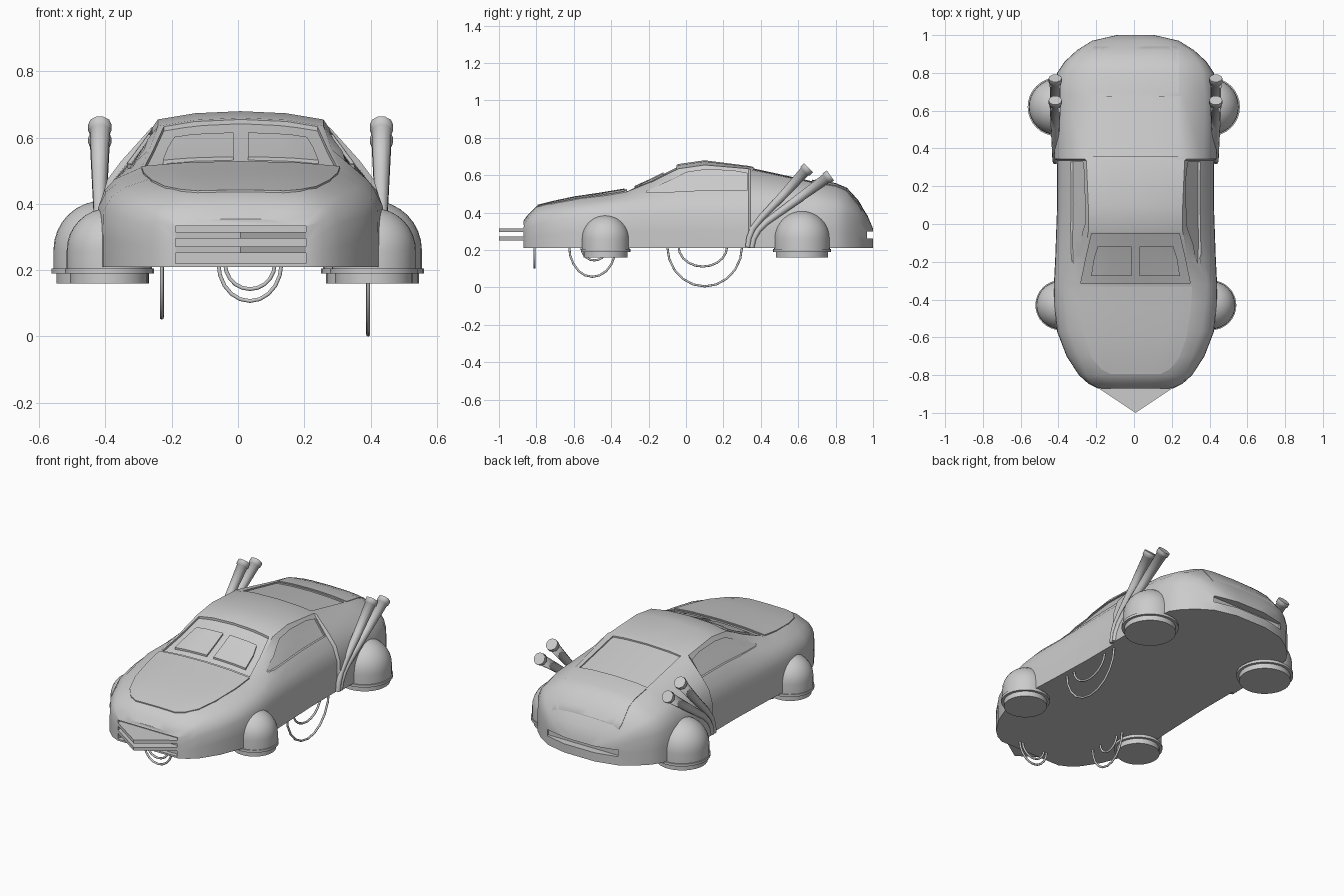
import bpy, bmesh, math
from mathutils import Vector
from mathutils.bvhtree import BVHTree

if "Cube" in bpy.data.objects:
    bpy.data.objects.remove(bpy.data.objects["Cube"])

CX = 0.008  # body centre line


def add(name, verts, faces, x=0.0, angle=32):
    me = bpy.data.meshes.new(name)
    me.from_pydata(verts, [], faces)
    bm = bmesh.new()
    bm.from_mesh(me)
    bmesh.ops.remove_doubles(bm, verts=bm.verts, dist=1e-5)
    bmesh.ops.recalc_face_normals(bm, faces=bm.faces)
    for f in bm.faces:
        f.smooth = True
    bm.to_mesh(me)
    bm.free()
    me.set_sharp_from_angle(angle=math.radians(angle))
    ob = bpy.data.objects.new(name, me)
    ob.location.x = x
    bpy.context.collection.objects.link(ob)
    return ob


# Body stations: y, half width, shoulder z, belt x/z, roof edge x/z, centre z
stations = [
    (-.87, .20, .28, .19, .33, .12, .35, .355),
    (-.845, .25, .31, .23, .37, .15, .385, .39),
    (-.80, .30, .34, .26, .40, .18, .43, .435),
    (-.70, .365, .36, .30, .43, .22, .455, .46),
    (-.57, .415, .38, .35, .45, .26, .48, .487),
    (-.42, .432, .39, .37, .465, .29, .495, .507),
    (-.32, .432, .39, .38, .475, .30, .51, .525),
    (-.18, .425, .39, .36, .49, .275, .565, .59),
    (-.04, .42, .39, .35, .505, .25, .635, .66),
    (.10, .415, .39, .345, .515, .25, .655, .68),
    (.335, .415, .39, .345, .52, .26, .635, .65),
    (.345, .43, .39, .36, .53, .27, .63, .648),
    (.68, .43, .39, .37, .50, .25, .56, .575),
    (.80, .415, .39, .355, .48, .24, .54, .555),
    (.86, .375, .38, .33, .46, .22, .52, .53),
    (.92, .31, .36, .28, .42, .20, .455, .465),
    (.97, .23, .32, .20, .36, .15, .38, .385),
    (1.0, .10, .28, .09, .30, .06, .31, .315),
]
verts, faces = [], []
for y, w, zs, xb, zb, xr, zr, zc in stations:
    mid = (w * .6 + xb * .4, zs * .4 + zb * .6)
    half = [(w, .21), (w, .21 + .5 * (zs - .21)), (w * .995, zs), mid,
            (xb, zb), (xr, zr), (xr * .55, zr + .75 * (zc - zr))]
    ring = half + [(0, zc)] + [(-a, b) for a, b in reversed(half)]
    verts += [(a, y, b) for a, b in ring]
n = 15
for i in range(len(stations) - 1):
    for j in range(n):
        k = (j + 1) % n
        faces.append((i * n + j, i * n + k, (i + 1) * n + k, (i + 1) * n + j))
faces += [tuple(range(n)), tuple(range(len(verts) - n, len(verts)))]
body = add("car_body", verts, faces, CX)
bm = bmesh.new()
bm.from_mesh(body.data)
tree = BVHTree.FromBMesh(bm)
bm.free()


def panel(name, rows, thick, side=False, shift=0.0, cols=8):
    """Slab following the body. rows: y, from, to (x seen from above, z from the side)."""
    axis = Vector((1, 0, 0)) if side else Vector((0, 0, 1))
    top, low = [], []
    for y, a, b in rows:
        for c in range(cols + 1):
            t = a + (b - a) * c / cols
            start = Vector((2, y, t)) if side else Vector((t, y, 2))
            hit = tree.ray_cast(start, -axis)[0]
            top.append(hit + axis * (shift + thick / 2))
            low.append(hit + axis * (shift - thick / 2))
    m, w, r = len(top), cols + 1, len(rows)
    f = []
    for i in range(r - 1):
        for c in range(cols):
            q = (i * w + c, i * w + c + 1, (i + 1) * w + c + 1, (i + 1) * w + c)
            f += [q, tuple(m + k for k in reversed(q))]
    rim = (list(range(w)) + [i * w + cols for i in range(1, r)]
           + [(r - 1) * w + c for c in range(cols - 1, -1, -1)]
           + [i * w for i in range(r - 2, 0, -1)])
    for a, b in zip(rim, rim[1:] + rim[:1]):
        f.append((a, b, m + b, m + a))
    return add(name, [tuple(v) for v in top + low], f, CX)


def mirrored(ob):
    mod = ob.modifiers.new("mirror", 'MIRROR')
    mod.mirror_object = body
    return ob


def box(name, x, y0, y1, z0, z1):
    v = [(a, b, c) for a in (-x, x) for b in (y0, y1) for c in (z0, z1)]
    return add(name, v, [(0, 1, 3, 2), (4, 6, 7, 5), (0, 4, 5, 1),
                         (2, 3, 7, 6), (0, 2, 6, 4), (1, 5, 7, 3)], CX)


# Raised panels: hood, rear deck, windscreen panes
panel("hood", [(-.795, -.13, .13), (-.77, -.18, .18), (-.71, -.23, .23), (-.6, -.27, .27),
               (-.45, -.293, .293), (-.33, -.30, .30)], .012, cols=10)
panel("rear_deck", [(.69, -.23, .23), (.8, -.23, .23), (.86, -.23, .23),
                    (.92, -.23, .23), (.94, -.22, .22)], .007)
mirrored(panel("windscreen_pane", [(-.275, .022, .235), (-.18, .022, .22),
                                   (-.12, .022, .20)], .02, shift=-.013))

# Recesses: windscreen, side windows, rear window, grille and rear slot
cutters = [
    panel("windscreen_cut", [(-.315, -.29, .29), (-.18, -.262, .262),
                             (-.05, -.232, .232)], .026),
    mirrored(panel("side_window_cut", [(-.21, .507, .515), (-.1, .51, .565), (0, .515, .615),
                                       (.1, .52, .63), (.25, .522, .625),
                                       (.328, .522, .61)], .024, side=True)),
    panel("rear_window_cut", [(.36, -.225, .225), (.5, -.225, .225), (.675, -.225, .225)], .016),
    box("grille_cut", .197, -.95, -.845, .22, .333),
    box("rear_slot_cut", .235, .955, 1.1, .262, .30),
]
for c in cutters:
    mod = body.modifiers.new(c.name, 'BOOLEAN')
    mod.object = c
    mod.operation = 'DIFFERENCE'
    mod.solver = 'EXACT'
    c.hide_render = True
    c.hide_viewport = False
bpy.context.view_layer.update()
dg = bpy.context.evaluated_depsgraph_get()
baked = bpy.data.meshes.new_from_object(body.evaluated_get(dg))
body.modifiers.clear()
body.data = baked
baked.set_sharp_from_angle(angle=math.radians(32))
for c in cutters:
    c.hide_viewport = True

# Pointed grille blades
for i, (z0, z1) in enumerate(((.252, .272), (.296, .316))):
    tri = [(-.197, -.84), (-.197, -.868), (0, -1.0), (.197, -.868), (.197, -.84)]
    v = [(x, y, z) for z in (z0, z1) for x, y in tri]
    add(f"grille_blade_{i + 1}", v, [(0, 1, 2, 3, 4), (9, 8, 7, 6, 5)]
        + [(k, (k + 1) % 5, (k + 1) % 5 + 5, k + 5) for k in range(5)], CX)


# Hover domes with base discs in place of wheels
def dome(name, x, y, disc, rim, r, top):
    prof = [(0, .16), (disc, .16), (disc, .19), (rim, .19), (rim, .205), (r, .205)]
    base = top - r
    prof += [(r * math.cos(t * math.pi / 16), base + r * math.sin(t * math.pi / 16))
             for t in range(9)]
    s = 32
    v = [(p * math.cos(2 * math.pi * k / s), p * math.sin(2 * math.pi * k / s), z)
         for p, z in prof for k in range(s)]
    f = [(i * s + k, i * s + (k + 1) % s, (i + 1) * s + (k + 1) % s, (i + 1) * s + k)
         for i in range(len(prof) - 1) for k in range(s)]
    me = add(name, v, f)
    me.location = (x, y, 0)


dome("front_dome_left", -.39, -.43, .117, .132, .127, .387)
dome("front_dome_right", .41, -.43, .117, .132, .127, .387)
dome("rear_dome_left", -.408, .62, .14, .155, .149, .41)
dome("rear_dome_right", .406, .62, .14, .155, .149, .41)


def tube(name, pts, bevel, radii=None, smooth_path=False):
    cu = bpy.data.curves.new(name, 'CURVE')
    cu.dimensions = '3D'
    cu.bevel_depth = bevel
    cu.bevel_resolution = 3
    cu.use_fill_caps = True
    sp = cu.splines.new('POLY')
    sp.points.add(len(pts) - 1)
    for i, p in enumerate(pts):
        sp.points[i].co = (*p, 1)
        sp.points[i].radius = radii[i] if radii else 1
    ob = bpy.data.objects.new(name, cu)
    bpy.context.collection.objects.link(ob)


# Flared exhaust pipes, two per side
pipes = {
    "upper": [(.33, .215), (.337, .265), (.357, .315), (.40, .37), (.52, .495),
              (.635, .62), (.636, .621), (.655, .64)],
    "lower": [(.352, .215), (.362, .262), (.388, .308), (.43, .35), (.59, .467),
              (.75, .583), (.751, .584), (.772, .599)],
}
radii = [.014, .015, .016, .018, .024, .030, .035, .035]
for side, s in (("left", -1), ("right", 1)):
    for nm, path in pipes.items():
        tube(f"exhaust_{nm}_{side}", [(CX + s * .425, y, z) for y, z in path], 1, radii)


# Cables hanging under the floor
def cable(name, centre, half, low, along_x=False):
    pts = []
    for k in range(11):
        t = math.pi * k / 10
        h = half * math.cos(t)
        z = .22 - (.22 - low) * math.sin(t)
        pts.append((centre[0] + h, centre[1], z) if along_x else (centre[0], centre[1] + h, z))
    tube(name, pts, .006)


cable("cable_right_outer", (.393, .10), .20, .006)
cable("cable_right_inner", (.393, .09), .13, .112)
cable("cable_left_outer", (-.23, -.50), .125, .057)
cable("cable_left_inner", (-.23, -.49), .07, .145)
cable("cable_front_outer", (.036, -.81), .095, .107, True)
cable("cable_front_inner", (.036, -.81), .075, .143, True)
